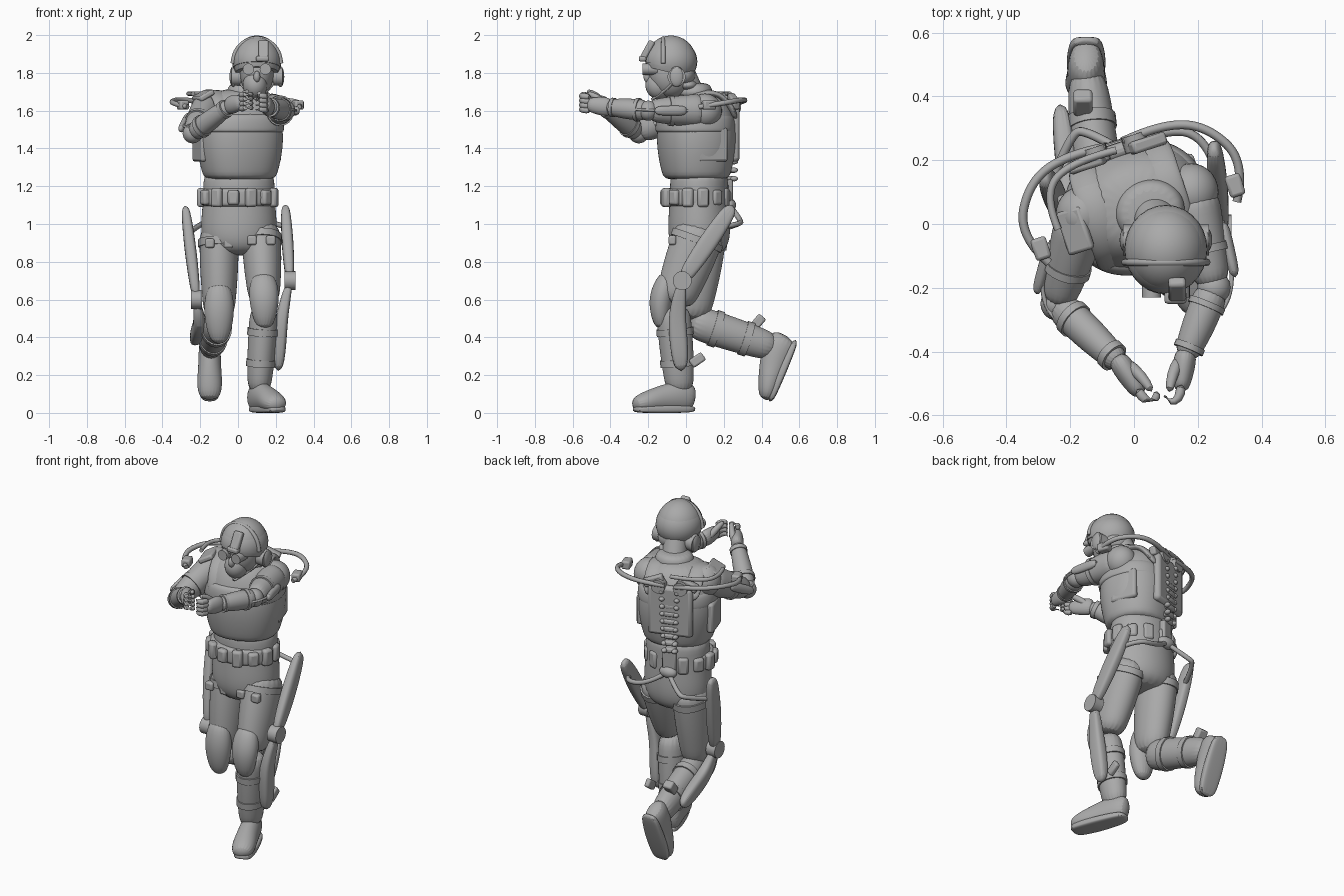
import bpy, bmesh
from math import sin, cos, pi, radians, copysign
from mathutils import Vector, Matrix, Euler

if "Cube" in bpy.data.objects:
    bpy.data.objects.remove(bpy.data.objects["Cube"])

grey = bpy.data.materials.new("plain_grey")
grey.use_nodes = True
grey.diffuse_color = (.4, .4, .4, 1)
grey.node_tree.nodes["Principled BSDF"].inputs["Base Color"].default_value = grey.diffuse_color

UP = Vector((0, 0, 1))
FRONT = Vector((0, -1, 0))
TWIST = radians(18)          # chest turned relative to the hips
TURN = (0, 0, TWIST)


def finish(name, bm, subdivide=0, bevel=0):
    bmesh.ops.recalc_face_normals(bm, faces=bm.faces)
    mesh = bpy.data.meshes.new(name)
    bm.to_mesh(mesh)
    bm.free()
    mesh.materials.append(grey)
    obj = bpy.data.objects.new(name, mesh)
    bpy.context.collection.objects.link(obj)
    bpy.ops.object.select_all(action='DESELECT')
    obj.select_set(True)
    bpy.context.view_layer.objects.active = obj
    bpy.ops.object.shade_smooth_by_angle(angle=radians(50))
    if bevel:
        modifier = obj.modifiers.new("Bevel", 'BEVEL')
        modifier.width, modifier.segments = bevel, 2
    if subdivide:
        modifier = obj.modifiers.new("Subdivision", 'SUBSURF')
        modifier.levels = modifier.render_levels = subdivide


def loft(name, sections, twist=0, upright=False, power=2, subdivide=2, sides=20):
    """Skin oval sections given as centre, half width and half depth."""
    bm = bmesh.new()
    rings = []
    for i, (centre, wide, deep) in enumerate(sections):
        after, before = sections[min(i + 1, len(sections) - 1)][0], sections[max(i - 1, 0)][0]
        direction = UP if upright else (after - before).normalized()
        ref = Vector((cos(twist), sin(twist), 0))
        if abs(direction.dot(ref)) > .9:
            ref = FRONT
        side = (ref - direction * ref.dot(direction)).normalized()
        depth = direction.cross(side)
        ring = []
        for k in range(sides):
            c, s = cos(2 * pi * k / sides), sin(2 * pi * k / sides)
            u = copysign(abs(c) ** (2 / power), c) * wide
            v = copysign(abs(s) ** (2 / power), s) * deep
            ring.append(bm.verts.new(centre + side * u + depth * v))
        rings.append(ring)
    for low, high in zip(rings, rings[1:]):
        for k in range(sides):
            m = (k + 1) % sides
            bm.faces.new((low[k], low[m], high[m], high[k]))
    bm.faces.new(rings[0])
    bm.faces.new(rings[-1])
    finish(name, bm, subdivide)


def along(a, b, t):
    return Vector(a).lerp(Vector(b), t)


def tube(name, points, start, end, bulge=0, flat=1, **options):
    """Tapering tube through points, swelling by bulge in the middle."""
    points = [Vector(p) for p in points]
    if len(points) == 2:
        points = [along(*points, k / 4) for k in range(5)]
    sections = []
    for i, point in enumerate(points):
        t = i / (len(points) - 1)
        size = start + (end - start) * t + bulge * sin(pi * t)
        sections.append((point, size, size * flat))
    loft(name, sections, **options)


def limb(name, a, b, start, end, bulge, flat, straps):
    """Tapering limb with straps at the given fractions of its length."""
    tube(name, (a, b), start, end, bulge, flat)
    for t in straps:
        size = start + (end - start) * t + bulge * sin(pi * t) + .005
        tube(name + "_strap", (along(a, b, t - .04), along(a, b, t + .04)), size, size, flat=flat, subdivide=0)


def stack(name, x, y, profile, ratio, twist=0, power=2):
    """Upright body from height and half width pairs."""
    sections = [(Vector((x, y, z)), wide, wide * ratio) for z, wide in profile]
    loft(name, sections, twist, True, power)


def ball(name, loc, size, cut=None):
    bm = bmesh.new()
    bmesh.ops.create_uvsphere(bm, u_segments=28, v_segments=18, radius=1)
    bmesh.ops.transform(bm, matrix=Matrix.LocRotScale(Vector(loc), None, Vector(size)), verts=bm.verts)
    if cut:
        geom = bm.verts[:] + bm.edges[:] + bm.faces[:]
        bmesh.ops.bisect_plane(bm, geom=geom, plane_co=cut, plane_no=(0, .25, 1), clear_inner=True)
        bmesh.ops.holes_fill(bm, edges=[e for e in bm.edges if e.is_boundary], sides=0)
    finish(name, bm)


def box(name, loc, size, rot=(0, 0, 0), bevel=.01):
    bm = bmesh.new()
    bmesh.ops.create_cube(bm, size=1)
    place = Matrix.LocRotScale(Vector(loc), Euler(rot), Vector(size))
    bmesh.ops.transform(bm, matrix=place, verts=bm.verts)
    finish(name, bm, bevel=bevel)


def disc(name, a, b, radius):
    tube(name, (a, b), radius, radius, subdivide=0)


def cable(name, points, radius):
    curve = bpy.data.curves.new(name, 'CURVE')
    curve.dimensions = '3D'
    curve.bevel_depth, curve.bevel_resolution, curve.use_fill_caps = radius, 2, True
    spline = curve.splines.new('NURBS')
    spline.points.add(len(points) - 1)
    for point, co in zip(spline.points, points):
        point.co = (*co, 1)
    spline.use_endpoint_u, spline.order_u = True, 3
    curve.materials.append(grey)
    bpy.context.collection.objects.link(bpy.data.objects.new(name, curve))


def chest(side, depth, z):
    """Point in the frame of the turned chest."""
    return Vector((side * cos(TWIST) - depth * sin(TWIST), .06 + side * sin(TWIST) + depth * cos(TWIST), z))


# Trunk: hips, padded vest, collar and neck
stack("hips", .005, .07, [(1.3, .19), (1.2, .19), (1.1, .195), (1, .205), (.9, .2), (.83, .14)], .82)
stack("vest", .01, .055, [(1.23, .18), (1.26, .2), (1.4, .232), (1.54, .23), (1.66, .18), (1.72, .1)], .89, TWIST, 2.3)
stack("chest_flap", .012, .05, [(1.48, .225), (1.49, .235), (1.56, .23), (1.6, .2)], .89, TWIST, 2.3)
stack("collar", .05, .04, [(1.66, .12), (1.72, .11), (1.75, .085)], .9, TWIST)
tube("neck", [(.05, .05, 1.64), (.09, -.04, 1.84)], .07, .07)
box("back_plate", chest(0, .175, 1.48), (.26, .05, .3), TURN, .02)

# Exposed spine down the back, ending in a hip hub
hub = Vector((-.04, .23, 1.1))
for i in range(9):
    z, wide = 1.24 + i * .045, .06 + i * .004
    box("vertebra", chest(0, .175 + .01 * sin(i / 2), z), (wide, .05, .03), TURN)
    for s in (-1, 1):
        ball("spine_nub", chest(s * wide / 2, .195, z), (.016, .02, .014))
box("spine_base", hub + UP * .07 + FRONT * .02, (.08, .06, .13), TURN)
ball("hip_hub", hub, (.055, .035, .035))

# Belt with a ring of pouches
stack("belt", 0, .05, [(1.09, .19), (1.1, .2), (1.18, .2), (1.19, .19)], .82)
for i in range(13):
    a = 2 * pi * (i + .5) / 13
    box("pouch", (.195 * cos(a), .05 + .165 * sin(a), 1.14), (.045, .06, .1 - .02 * (i % 2)), (0, 0, a), .014)

# Head and helmet
head = Vector((.1, -.08, 1.8))
ball("skull", head, (.09, .115, .13))
ball("jaw", head + Vector((-.01, -.06, -.065)), (.065, .075, .075))
ball("nose", head + Vector((0, -.125, -.02)), (.018, .02, .03))
ball("helmet", head + UP * .062, (.126, .135, .136), head)
ball("helmet_rim", head + UP * .06, (.13, .14, .124), head + UP * .025)
ball("helmet_nape", head - FRONT * .07 - UP * .01, (.09, .06, .06))
ball("neck_roll", head - FRONT * .09 - UP * .065, (.07, .05, .03))
arc = [pi * k / 10 for k in range(11)]
cable("helmet_band", [head + FRONT * .04 + Vector((.128 * cos(a), 0, .05 + .134 * sin(a))) for a in arc], .012)
box("goggle_mount", head + Vector((.035, -.125, .12)), (.055, .035, .11), (-.5, 0, 0))
box("mount_hinge", head + Vector((.03, -.15, .075)), (.07, .04, .03))

# Joints of the pose: left leg stands, right leg trails, both arms reach forward
LEFT = dict(
    shoulder=(.18, .1, 1.6), elbow=(.25, -.2, 1.6), wrist=(.16, -.42, 1.62), tips=(.14, -.57, 1.64),
    hip=(.12, .09, 1), knee=(.14, -.07, .57), ankle=(.11, -.03, .1), heel=(.09, .05, 0), toe=(.22, -.28, 0),
    bar=(.25, .25, 1.1), hinge=(.275, -.02, .7))
RIGHT = dict(
    shoulder=(-.16, .03, 1.62), elbow=(-.24, -.25, 1.48), wrist=(-.04, -.44, 1.63), tips=(.05, -.58, 1.65),
    hip=(-.1, .09, 1), knee=(-.1, .02, .49), ankle=(-.15, .48, .34), heel=(-.15, .6, .38), toe=(-.15, .46, .05),
    bar=(-.28, .15, 1.1), hinge=(-.22, .03, .6))


def leg(label, out, hip, knee, ankle, heel, toe, bar, hinge):
    limb(label + "_thigh", hip, knee, .105, .078, .01, 1.28, [.2])
    limb(label + "_shin", knee, ankle, .075, .06, .008, 1.2, [.3, .65])
    pad = [along(hip, knee, .6) + FRONT * .08, along(hip, knee, .8) + FRONT * .08,
           knee + FRONT * .07, knee + FRONT * .06 - UP * .13]
    tube(label + "_knee_pad", pad, .055, .045, .035, .8)
    # Boot and sole follow the heel to toe line
    forward = (toe - heel).normalized()
    rise = ankle - heel
    rise = (rise - forward * rise.dot(forward)).normalized()
    shape = zip((0, .2, .5, .75, 1), (.045, .06, .06, .07, .055), (.14, .18, .15, .12, .08))
    loft(label + "_boot", [(along(heel, toe, t) + rise * tall / 2, wide, tall / 2) for t, wide, tall in shape])
    tube(label + "_sole", (heel + rise * .02, toe + rise * .02), .045, .05, .015, .35, power=4)
    # Brace: thigh bar, hinge and shin plate on the outside
    tube(label + "_thigh_bar", (bar, hinge), .022, .022, .01, 1.6, power=3)
    disc(label + "_knee_hinge", hinge - out * .03, hinge + out * .03, .05)
    plate = [hinge] + [along(knee, ankle, t) + out * .095 - FRONT * .015 for t in (.1, .4, .75)]
    tube(label + "_shin_plate", plate, .02, .028, .012, 1.4, power=3)
    for x in (-.05, .05):
        box(label + "_strap_buckle", along(hip, knee, .2) + FRONT * .13 + Vector((x, 0, 0)), (.05, .04, .05))
    loop = [hub, hub + out * .1 + Vector((0, .06, -.08)), hip + out * .1 - FRONT * .2, along(bar, hinge, .3)]
    cable(label + "_hip_cable", loop, .014)


def arm(label, s, out, shoulder, elbow, wrist, tips):
    limb(label + "_upper_arm", shoulder, elbow, .085, .052, .005, 1.08, [.6])
    limb(label + "_forearm", elbow, wrist, .052, .038, .008, 1.05, [.25, .85])
    ball(label + "_elbow", elbow, (.053, .053, .053))
    ball(label + "_shoulder", shoulder, (.085, .09, .09))
    brace = [along(shoulder, elbow, t) + out * .075 for t in (.3, .6, .9)]
    tube(label + "_arm_brace", brace, .02, .018, 0, 1.4)
    rod = brace[:1] + [elbow + out * .09, along(elbow, wrist, .35) + out * .05]
    cable(label + "_elbow_rod", rod, .007)
    # Hand with curled fingers and a raised thumb
    forward = (tips - wrist).normalized()
    inward = forward.cross(UP) * s
    tube(label + "_palm", [along(wrist, tips, t) for t in (-.2, .2, .4, .7)], .036, .024, .004, 1.4)
    for k in range(4):
        base = along(wrist, tips, .55) + UP * (.04 - k * .024)
        finger = [base, base + forward * .05, base + forward * .065 + inward * .03, base + forward * .04 + inward * .05]
        tube(label + "_finger", finger, .018, .013, subdivide=1)
    thumb = [wrist + inward * .015, along(wrist, tips, .4) + inward * .035 + UP * .05, along(wrist, tips, .75) + inward * .035 + UP * .06]
    tube(label + "_thumb", thumb, .022, .013, subdivide=1)


def gear(label, s, out):
    """Mirrored straps, headset, goggles and shoulder cables."""
    route = [(.17, 1.5), (.13, 1.64), (.02, 1.7), (-.1, 1.69), (-.18, 1.55)]
    tube(label + "_shoulder_strap", [chest(s * .12, -d, z) for d, z in route], .05, .05, 0, .4, twist=TWIST)
    box(label + "_side_panel", chest(s * .205, .02, 1.42), (.04, .16, .18), TURN, .014)
    disc(label + "_back_hub", chest(s * .065, .16, 1.63), chest(s * .065, .21, 1.63), .04)
    box(label + "_yoke", chest(s * .1, .17, 1.65), (.12, .04, .05), (0, s * .4, TWIST))
    box(label + "_shoulder_motor", chest(s * .32, -.04, 1.63), (.05, .07, .05), TURN)
    route = [(.03, .2, 1.64), (.15, .215, 1.65), (.29, .17, 1.66), (.375, .02, 1.64), (.31, -.09, 1.62)]
    cable(label + "_shoulder_cable", [chest(s * x, y, z) for x, y, z in route], .014)
    eye, ear = head + out * .045 + UP * .02, head + out * .125 - UP * .02 - FRONT * .03
    disc(label + "_goggle", eye + FRONT * .07, eye + FRONT * .15, .03)
    disc(label + "_ear_cup", ear - out * .04, ear + out * .01, .048)
    ball(label + "_ear_pad", ear, (.02, .04, .055))
    cable(label + "_chin_strap", [ear - out * .02, head + out * .08 - UP * .08, head + FRONT * .1 - UP * .14], .008)


for label, s, pose in (("left", 1, LEFT), ("right", -1, RIGHT)):
    joints = {part: Vector(place) for part, place in pose.items()}
    out = Vector((s, 0, 0))
    arm(label, s, out, *[joints.pop(part) for part in ("shoulder", "elbow", "wrist", "tips")])
    leg(label, out, **joints)
    gear(label, s, out)

# Odd pieces found on one side only
cable("upper_cable", [chest(x, y, 1.69) for x, y in ((0, .18), (-.15, .19), (-.26, .12), (-.25, 0))], .012)
box("shoulder_pad", chest(-.2, -.02, 1.68), (.09, .14, .03), (0, -.5, TWIST))
box("shin_bracket", (.2, .06, .28), (.03, .08, .05), (.6, 0, 0))
box("calf_bracket", (-.16, .38, .48), (.06, .05, .08), (-.7, 0, 0))
